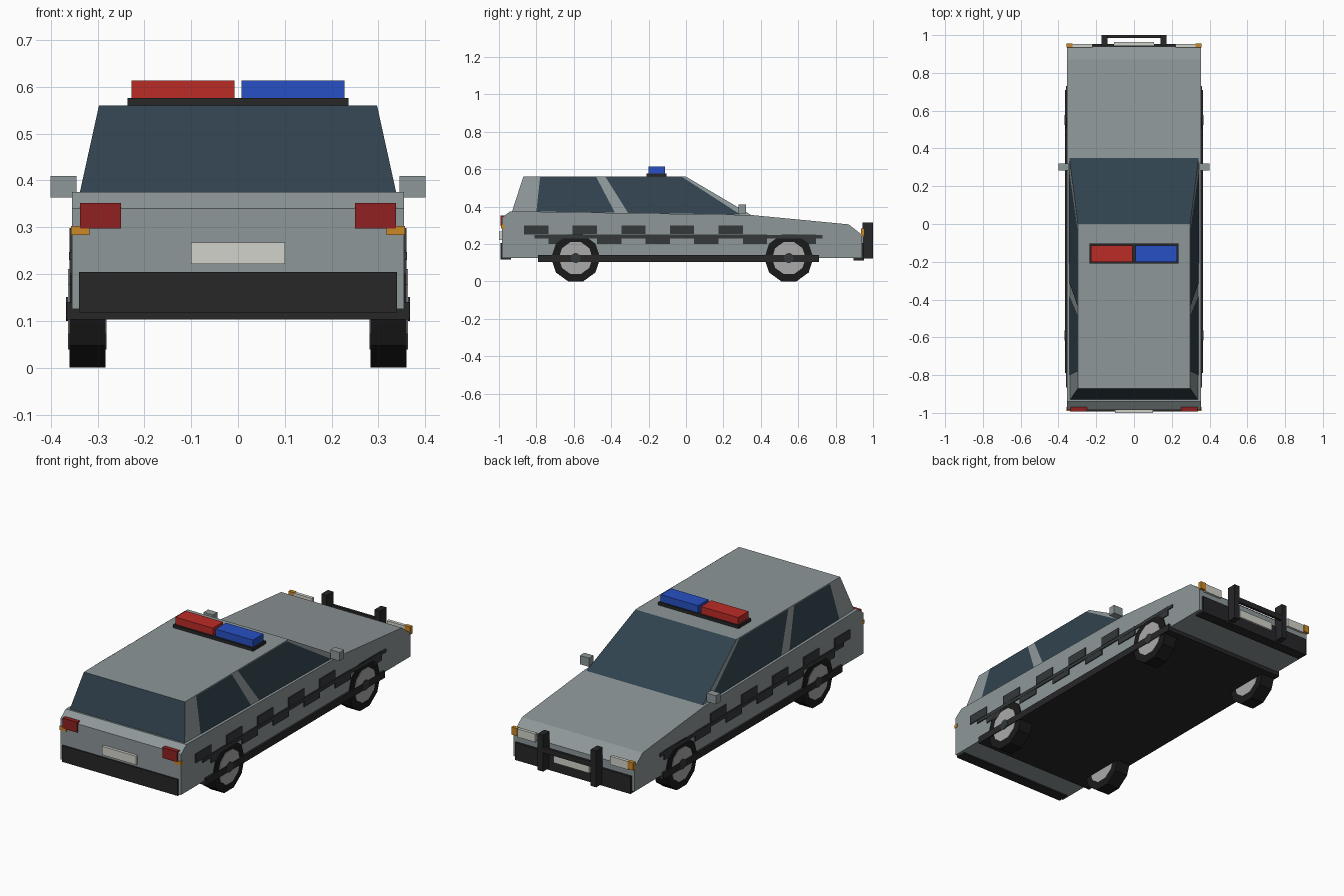
import bpy, bmesh
from math import cos, sin, tau

if "Cube" in bpy.data.objects:
    bpy.data.objects.remove(bpy.data.objects["Cube"])

def mat(name, r, g, b):
    m = bpy.data.materials.new(name)
    m.diffuse_color = (r, g, b, 1)
    m.use_nodes = True
    m.node_tree.nodes["Principled BSDF"].inputs["Base Color"].default_value = m.diffuse_color
    return m

PAINT = mat("paint", 0.27, 0.31, 0.32)
BLACK = mat("black_trim", 0.02, 0.02, 0.022)
TYRE = mat("rubber", 0.01, 0.01, 0.01)
CHECK = mat("check_grey", 0.035, 0.04, 0.042)
GLASS = mat("glass", 0.03, 0.055, 0.075)
RED = mat("red_beacon", 0.5, 0.025, 0.02)
BLUE = mat("blue_beacon", 0.02, 0.08, 0.55)
TAIL = mat("tail_red", 0.28, 0.015, 0.015)
AMBER = mat("amber", 0.6, 0.25, 0.02)
WHITE = mat("off_white", 0.65, 0.65, 0.6)
METAL = mat("hub_metal", 0.4, 0.4, 0.4)

def make(name, verts, faces, *mats):
    me = bpy.data.meshes.new(name)
    me.from_pydata(verts, [], faces)
    for m in mats:
        me.materials.append(m)
    ob = bpy.data.objects.new(name, me)
    bpy.context.collection.objects.link(ob)
    bm = bmesh.new()
    bm.from_mesh(me)
    if len(faces) > 1:
        bmesh.ops.recalc_face_normals(bm, faces=bm.faces)
    bm.to_mesh(me)
    bm.free()
    return ob

def prism(name, profile, x0, x1, m):
    """Extrude a (y, z) profile from x0 to x1."""
    n = len(profile)
    verts = [(x, y, z) for x in (x0, x1) for y, z in profile]
    faces = [tuple(range(n)), tuple(range(n, 2 * n))]
    faces += [(i, (i + 1) % n, n + (i + 1) % n, n + i) for i in range(n)]
    return make(name, verts, faces, m)

def box(name, x0, x1, y0, y1, z0, z1, m):
    return prism(name, [(y0, z0), (y1, z0), (y1, z1), (y0, z1)], x0, x1, m)

def pair(name, x0, x1, *rest):
    """Box on both sides of the car."""
    box(name + "_right", x0, x1, *rest)
    box(name + "_left", -x1, -x0, *rest)

def disc(y, z, r, n=10):
    return [(y + r * cos(tau * i / n), z + r * sin(tau * i / n)) for i in range(n)]

# Lower body
prism("lower_body", [(-0.985, 0.125), (0.94, 0.125), (0.94, 0.25), (0.87, 0.305),
                     (0.35, 0.355), (-0.94, 0.375), (-0.985, 0.34)], -0.355, 0.355, PAINT)
box("chassis_floor", -0.366, 0.366, -0.79, 0.71, 0.103, 0.14, BLACK)

# Cabin: tapered, with glass on the front and rear faces
def side_x(z):
    return 0.297 + (0.56 - z) * 0.22

outline = [(-0.93, 0.374), (0.35, 0.354), (0.0, 0.56), (-0.87, 0.56)]
cabin = make("cabin", [(s * side_x(z), y, z) for s in (-1, 1) for y, z in outline],
             [(0, 1, 2, 3), (4, 5, 6, 7), (0, 1, 5, 4), (1, 2, 6, 5), (2, 3, 7, 6), (3, 0, 4, 7)],
             PAINT, GLASS)
for p in (3, 5):
    cabin.data.polygons[p].material_index = 1

# Side windows
windows = {"rear_side_window": [(-0.80, 0.374), (-0.38, 0.368), (-0.48, 0.558), (-0.78, 0.558)],
           "front_side_window": [(-0.31, 0.367), (0.29, 0.358), (-0.02, 0.558), (-0.43, 0.558)]}
for name, pts in windows.items():
    for s, side in ((1, "right"), (-1, "left")):
        q = pts if s > 0 else pts[::-1]
        make(f"{name}_{side}", [(s * (side_x(z) + 0.003), y, z) for y, z in q],
             [(0, 1, 2, 3)], GLASS)

# Wheels
for end, wy in (("rear", -0.59), ("front", 0.55)):
    for s, side in ((1, "right"), (-1, "left")):
        tag = f"{end}_{side}"
        prism("tyre_" + tag, disc(wy, 0.125, 0.131), s * 0.283, s * 0.36, TYRE)
        prism("rim_" + tag, disc(wy, 0.125, 0.09), s * 0.281, s * 0.363, METAL)
        prism("hub_" + tag, disc(wy, 0.125, 0.027), s * 0.35, s * 0.367, CHECK)

# Checker band along the sides
pair("check_strip", 0.35, 0.361, -0.81, 0.73, 0.23, 0.247, CHECK)
for i in range(5):
    y = -0.866 + 0.26 * i
    pair(f"check_upper_{i}", 0.35, 0.36, y, y + 0.13, 0.25, 0.298, CHECK)
for i in range(6):
    y = -0.736 + 0.26 * i
    pair(f"check_lower_{i}", 0.35, 0.36, y, y + 0.13, 0.20, 0.25, CHECK)

# Rear end
box("rear_bumper", -0.34, 0.34, -0.992, -0.935, 0.118, 0.205, BLACK)
pair("tail_light", 0.25, 0.337, -0.993, -0.97, 0.297, 0.352, TAIL)
pair("rear_indicator", 0.317, 0.357, -0.99, -0.97, 0.283, 0.303, AMBER)
box("rear_plate", -0.1, 0.1, -1.0, -0.98, 0.222, 0.268, WHITE)

# Front end
box("front_bumper", -0.34, 0.34, 0.895, 0.952, 0.113, 0.205, BLACK)
pair("headlight", 0.22, 0.325, 0.935, 0.952, 0.238, 0.282, WHITE)
pair("front_indicator", 0.325, 0.358, 0.935, 0.955, 0.244, 0.284, AMBER)
box("front_plate", -0.105, 0.105, 0.945, 0.963, 0.165, 0.208, WHITE)
pair("push_bar_post", 0.14, 0.172, 0.945, 1.0, 0.122, 0.315, BLACK)
box("push_bar_cross", -0.172, 0.172, 0.985, 1.0, 0.222, 0.25, BLACK)

# Mirrors and roof beacon
pair("mirror", 0.345, 0.4, 0.282, 0.32, 0.364, 0.41, PAINT)
box("beacon_base", -0.236, 0.236, -0.21, -0.104, 0.555, 0.576, BLACK)
box("beacon_red", -0.228, -0.008, -0.2, -0.113, 0.576, 0.614, RED)
box("beacon_blue", 0.008, 0.228, -0.2, -0.113, 0.576, 0.614, BLUE)
